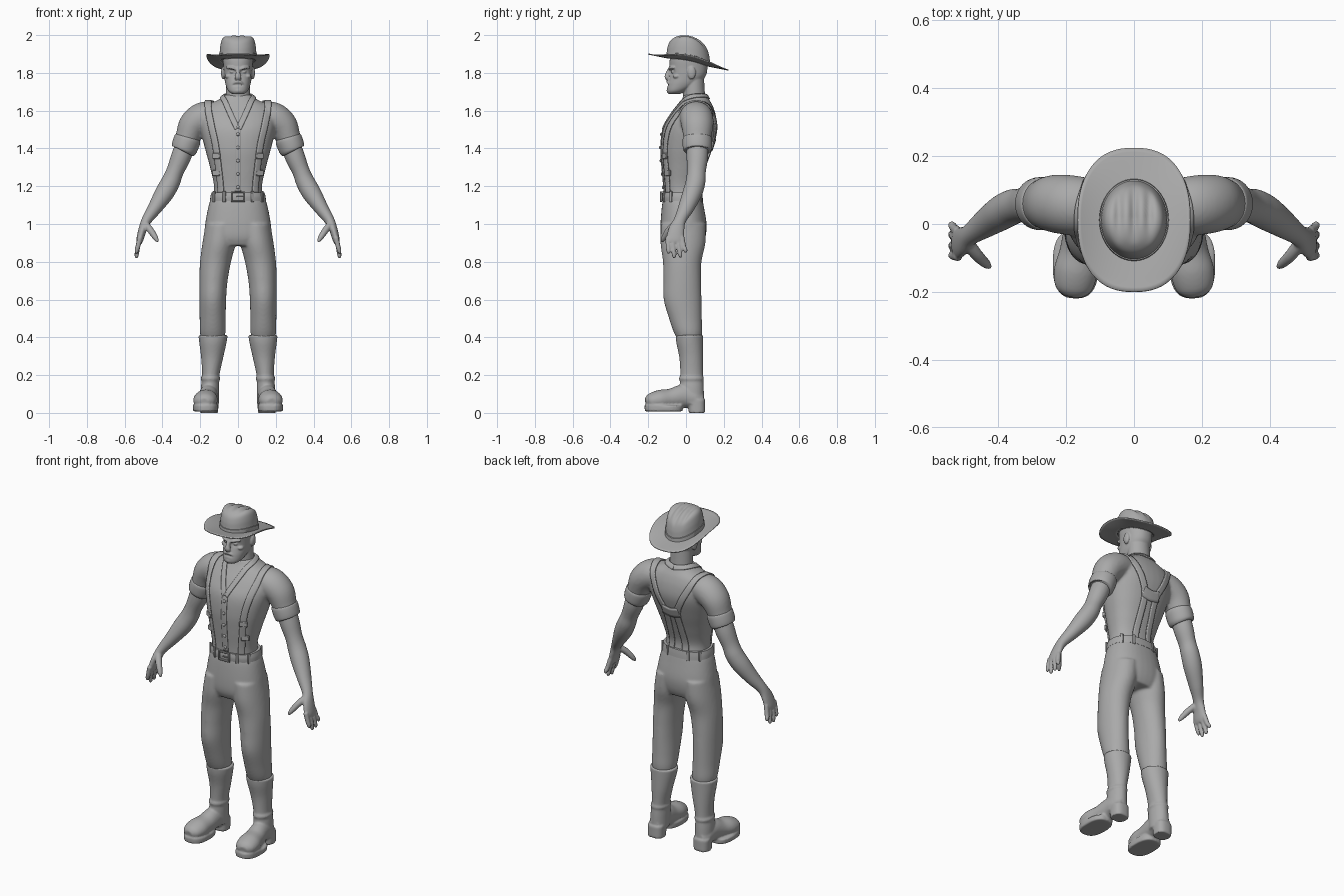
import bpy, bmesh, math
from mathutils import Vector, Matrix
from mathutils.bvhtree import BVHTree

if "Cube" in bpy.data.objects:
    bpy.data.objects.remove(bpy.data.objects["Cube"])

grey = bpy.data.materials.new("matte_grey")
grey.use_nodes = True
grey.diffuse_color = (0.4, 0.4, 0.4, 1)
grey.node_tree.nodes["Principled BSDF"].inputs["Base Color"].default_value = grey.diffuse_color
SIDES = (("left", 1), ("right", -1))


# Helpers
def spline(points, n=6):
    """Smooth path through tuples of any length."""
    last, out = len(points) - 1, []
    for i in range(last):
        a, b, c, d = (Vector(points[max(0, min(last, i + k))]) for k in (-1, 0, 1, 2))
        for j in range(n):
            t = j / n
            out.append((b * 2 + (c - a) * t + (a * 2 - b * 5 + c * 4 - d) * t ** 2
                        + (b * 3 - a - c * 3 + d) * t ** 3) * 0.5)
    return out + [Vector(points[last])]


def power(v, p):
    return math.copysign(abs(v) ** (2 / p), v)


def skin(bm, rings, closed=True, caps=True):
    """Join rows of points with quads."""
    rows = [[bm.verts.new(co) for co in ring] for ring in rings]
    count = len(rows[0])
    for r, q in zip(rows, rows[1:]):
        for i in range(count if closed else count - 1):
            k = (i + 1) % count
            bm.faces.new((r[i], r[k], q[k], q[i]))
    if caps:
        bm.faces.new(rows[0])
        bm.faces.new(rows[-1])


def tube(bm, sections, s=1, ref=(0, 1, 0), level=False, p=2, segs=36, n=6):
    """Loft of (x, y, z, half width, half depth) sections; s mirrors in x."""
    rows = spline(sections, n)
    centres = [Vector((r[0] * s, r[1], r[2])) for r in rows]
    rings = []
    for i, (c, r) in enumerate(zip(centres, rows)):
        t = centres[min(i + 1, len(rows) - 1)] - centres[max(i - 1, 0)]
        t = Vector((0, 0, 1)) if level else t.normalized()
        u = Vector(ref)
        u = (u - t * u.dot(t)).normalized()
        v = u.cross(t)
        angles = [math.tau * k / segs for k in range(segs)]
        rings.append([c + v * r[3] * power(math.cos(a), p) + u * r[4] * power(math.sin(a), p)
                      for a in angles])
    skin(bm, rings)


def ball(bm, centre, size):
    bmesh.ops.create_uvsphere(bm, u_segments=20, v_segments=12, radius=1,
                              matrix=Matrix.LocRotScale(Vector(centre), None, Vector(size)))


def box(bm, centre, size, turn=0):
    bmesh.ops.create_cube(bm, size=1, matrix=Matrix.Translation(centre)
                          @ Matrix.Rotation(turn, 4, "Z") @ Matrix.Diagonal((*size, 1)))


def finish(name, bm, voxel=0, thickness=0, bevel=0, rounds=3):
    bmesh.ops.recalc_face_normals(bm, faces=bm.faces)
    mesh = bpy.data.meshes.new(name)
    bm.to_mesh(mesh)
    bm.free()
    mesh.shade_smooth()
    mesh.set_sharp_from_angle(angle=math.radians(45))
    mesh.materials.append(grey)
    ob = bpy.data.objects.new(name, mesh)
    bpy.context.collection.objects.link(ob)
    if thickness:
        mod = ob.modifiers.new("thickness", "SOLIDIFY")
        mod.thickness, mod.offset = thickness, 0
    if bevel:
        ob.modifiers.new("bevel", "BEVEL").width = bevel
    if voxel:
        mod = ob.modifiers.new("blend", "REMESH")
        mod.mode, mod.voxel_size, mod.use_smooth_shade = "VOXEL", voxel, True
        mod = ob.modifiers.new("soften", "SMOOTH")
        mod.factor, mod.iterations = 0.5, rounds
    return ob


# Shirt: torso and both sleeves blended together
bm = bmesh.new()
tube(bm, [(0, -.015, 1.12, .133, .1), (0, -.025, 1.2, .127, .093), (0, -.015, 1.3, .148, .112),
          (0, 0, 1.4, .175, .133), (0, .02, 1.5, .198, .142), (0, .037, 1.57, .2, .122),
          (0, .048, 1.625, .165, .094), (0, .05, 1.66, .1, .072), (0, .048, 1.685, .072, .06)],
     level=True, p=2.3)
for _, s in SIDES:
    tube(bm, [(.11, .05, 1.575, .07, .08), (.18, .055, 1.565, .082, .088),
              (.235, .06, 1.525, .078, .085), (.265, .06, 1.46, .066, .074),
              (.282, .06, 1.405, .06, .066)], s)
shirt = finish("shirt", bm, voxel=.008, rounds=6)

# Trousers
bm = bmesh.new()
tube(bm, [(0, -.017, 1.15, .136, .1), (0, -.017, 1.1, .155, .11), (0, -.013, 1, .174, .122),
          (0, -.015, .93, .176, .118), (0, -.015, .885, .15, .1)], level=True, p=2.3)
for _, s in SIDES:
    tube(bm, [(.088, -.014, 1, .084, .118), (.1, -.016, .9, .088, .119), (.119, -.02, .8, .082, .102),
              (.13, -.02, .7, .075, .1), (.134, -.018, .6, .071, .1), (.134, -.003, .5, .069, .087),
              (.134, .01, .43, .068, .076), (.133, .018, .385, .06, .062)], s, level=True)
finish("trousers", bm, voxel=.008, rounds=5)

# Arms, hands, cuffs and boots, one of each per side
for side, s in SIDES:
    bm = bmesh.new()
    tube(bm, [(.265, .06, 1.46, .05, .055), (.3, .06, 1.36, .053, .057), (.333, .055, 1.28, .046, .05),
              (.358, .05, 1.22, .05, .052), (.392, .032, 1.16, .05, .051), (.44, 0, 1.085, .038, .042),
              (.484, -.032, 1.02, .027, .032), (.505, -.05, .97, .022, .042),
              (.519, -.058, .92, .019, .047), (.524, -.06, .9, .015, .043)], s)
    fingers = [(-.096, -.092, .845), (-.072, -.063, .822), (-.046, -.03, .825), (-.022, -.002, .85)]
    for y0, y1, tip in fingers:
        tube(bm, [(.518, y0, .93, .014, .014), (.53, (y0 + y1) / 2, .88, .013, .013),
                  (.537, y1, tip + .01, .011, .011), (.537, y1, tip - .004, .004, .004)], s, segs=14)
    tube(bm, [(.49, -.055, 1, .018, .02), (.462, -.092, .965, .018, .018),
              (.436, -.117, .926, .014, .014), (.424, -.128, .905, .006, .006)], s, segs=14)
    finish(side + "_arm", bm, voxel=.005)

    bm = bmesh.new()
    tube(bm, [(.263, .06, 1.462, .06, .068), (.266, .06, 1.452, .07, .077), (.278, .06, 1.42, .071, .078),
              (.287, .06, 1.392, .067, .074), (.29, .06, 1.385, .056, .063)], s, n=4)
    finish(side + "_sleeve_cuff", bm)

    bm = bmesh.new()
    tube(bm, [(.132, .018, .412, .078, .073), (.133, .02, .37, .072, .071), (.137, .028, .29, .058, .063),
              (.144, .03, .2, .046, .06), (.148, .03, .13, .049, .064), (.15, .034, .05, .05, .062)],
         s, level=True)
    tube(bm, [(.145, .029, .195, .046, .061), (.146, .029, .182, .052, .066), (.146, .029, .168, .047, .062)],
         s, level=True)
    tube(bm, [(.15, .09, .07, .03, .03), (.152, .05, .075, .048, .05), (.156, -.01, .088, .05, .062),
              (.164, -.08, .075, .055, .053), (.172, -.14, .068, .064, .053),
              (.178, -.19, .062, .054, .04), (.181, -.213, .058, .028, .02)], s, ref=(0, 0, 1))
    tube(bm, [(.172, -.118, .008, .066, .1), (.172, -.118, .04, .068, .102)], s, level=True, p=2.6, n=2)
    tube(bm, [(.152, .058, 0, .047, .044), (.152, .056, .07, .049, .046)], s, level=True, p=2.6, n=2)
    finish(side + "_boot", bm, voxel=.006)

# Head: skull with sunken eyes and mouth line, then features
bm = bmesh.new()
tube(bm, [(0, -.062, 1.688, .03, .03), (0, -.048, 1.705, .052, .052), (0, -.015, 1.74, .066, .082),
          (0, .008, 1.78, .073, .094), (0, .013, 1.82, .076, .1), (0, .013, 1.87, .079, .099),
          (0, .013, 1.9, .07, .09)], level=True, p=2.2, segs=64, n=10)
for v in bm.verts:
    x, y, z = v.co
    if y < 0:
        v.co.y += .014 * math.exp(-((abs(x) - .031) ** 2 + (z - 1.806) ** 2) / .0003)
        v.co.y += .005 * math.exp(-(z - 1.735) ** 2 / .00002 - (x / .028) ** 4)
tube(bm, [(0, .05, 1.62, .068, .06), (0, .043, 1.68, .065, .058), (0, .04, 1.78, .062, .055)], level=True)
tube(bm, [(0, -.082, 1.826, .01, .01), (0, -.094, 1.797, .012, .014), (0, -.1, 1.777, .018, .013),
          (0, -.09, 1.765, .014, .01)], segs=16)
for _, s in SIDES:
    tube(bm, [(.008, -.085, 1.818, .006, .007), (.032, -.083, 1.827, .008, .009),
              (.06, -.062, 1.828, .005, .006)], s, segs=14)
    tube(bm, [(0, -.099, 1.752, .006, .005), (.018, -.094, 1.749, .006, .006),
              (.034, -.08, 1.728, .004, .004)], s, segs=12)
    ball(bm, (.031 * s, -.069, 1.806), (.013, .009, .009))
    ball(bm, (.05 * s, -.05, 1.782), (.02, .02, .013))
    ball(bm, (.078 * s, .03, 1.8), (.012, .022, .034))
ball(bm, (0, -.083, 1.706), (.026, .02, .017))
ball(bm, (0, -.091, 1.728), (.02, .008, .006))
finish("head", bm, voxel=.004, rounds=2)


# Hat
def brim_z(x, y):
    curl = max(0, 1 - (y - .03) ** 2 / .04)
    return 1.86 - .2 * y + .035 * (x / .165) ** 2 * curl


def hat_point(scale, rise, a):
    x, y = .1 * scale * math.cos(a), .012 + .118 * scale * math.sin(a)
    top = 2 - 3.5 * (y + .01) ** 2
    mask = max(0, min(1, (y + .06) / .08)) * rise ** 4
    dent = sum(math.exp(-((x - d) / .013) ** 2) for d in (-.045, 0, .045))
    return Vector((x, y, brim_z(x, y) * (1 - rise) + top * rise - .013 * mask * dent))


TURN = [math.tau * k / 72 for k in range(72)]
bm = bmesh.new()
crown = spline([(1, 0), (.97, .3), (.93, .6), (.83, .86), (.62, .97), (.3, 1), (.02, 1)], 5)
skin(bm, [[hat_point(w, h, a) for a in TURN] for w, h in crown])
finish("hat_crown", bm)
bm = bmesh.new()
skin(bm, [[hat_point(w, h, a) for a in TURN] for w, h in ((1, 0), (1.025, .02), (1.01, .22), (.97, .23))],
     caps=False)
finish("hat_band", bm)
bm = bmesh.new()
rings = []
for k in range(9):
    f, ring = k / 8, []
    for a in TURN:
        x = (.09 + .076 * f) * power(math.cos(a), 2 + .4 * f)
        y = .012 + (.108 + .104 * f) * power(math.sin(a), 2 + .4 * f)
        ring.append((x, y, brim_z(x, y)))
    rings.append(ring)
skin(bm, rings, caps=False)
finish("hat_brim", bm, thickness=.006)

# Belt with loops and buckle
bm = bmesh.new()
tube(bm, [(0, -.018, 1.122, .148, .108), (0, -.02, 1.145, .146, .108), (0, -.02, 1.168, .14, .105)],
     level=True, p=2.3, segs=64)
finish("belt", bm)
bm = bmesh.new()
for a in (.6, 1.15, 2, 2.55, 3.7, 4.25, 5.2, 5.75):
    box(bm, (.147 * power(math.cos(a), 2.3), -.02 + .108 * power(math.sin(a), 2.3), 1.145),
        (.009, .016, .058), a)
finish("belt_loops", bm, bevel=.002)
bm = bmesh.new()
for d in (-1, 1):
    box(bm, (0, -.132, 1.145 + d * .024), (.076, .012, .008))
    box(bm, (d * .034, -.132, 1.145), (.008, .012, .056))
box(bm, (.012, -.134, 1.145), (.04, .008, .006))
finish("belt_buckle", bm, bevel=.002)

# Strips laid on the shirt surface
bpy.context.view_layer.update()
surface = BVHTree.FromObject(shirt, bpy.context.evaluated_depsgraph_get())


def strip(name, points, width, s=1, lift=.004, thickness=.008):
    path = [surface.find_nearest(Vector((p[0] * s, p[1], p[2]))) for p in spline(points, 8)]
    rows = []
    for i, (co, normal, _, _) in enumerate(path):
        along = path[min(i + 1, len(path) - 1)][0] - path[max(i - 1, 0)][0]
        across = along.cross(normal).normalized() * width / 2
        hits = [surface.find_nearest(co + across * k) for k in (-1, -.5, 0, .5, 1)]
        rows.append([h[0] + h[1] * lift for h in hits])
    bm = bmesh.new()
    skin(bm, rows, closed=False, caps=False)
    finish(name, bm, thickness=thickness)


def on_chest(x, z):
    return surface.ray_cast(Vector((x, -1, z)), Vector((0, 1, 0)))[0]


for side, s in SIDES:
    strip(side + "_suspender", [(.1, -.11, 1.165), (.113, -.12, 1.3), (.125, -.12, 1.42),
          (.143, -.08, 1.53), (.158, 0, 1.62), (.15, .07, 1.64), (.115, .14, 1.58), (.07, .17, 1.48),
          (.04, .15, 1.4), (.042, .11, 1.28), (.05, .08, 1.165)], .036, s)
    strip(side + "_collar", [(0, .12, 1.675), (.055, .09, 1.675), (.076, .04, 1.67), (.062, -.03, 1.63),
          (.035, -.085, 1.57), (.004, -.125, 1.505)], .028, s, lift=.003, thickness=.007)
    bm = bmesh.new()
    for z in (1.27, 1.36):
        box(bm, on_chest(.114 * s, z) + Vector((0, -.008, 0)), (.046, .012, .03), .5 * s)
    finish(side + "_suspender_clip", bm, bevel=.003)
strip("suspender_back_patch", [(-.055, .16, 1.42), (0, .16, 1.41), (.055, .16, 1.42)], .06, lift=.007)
strip("shirt_placket", [(0, -.13, 1.51), (0, -.14, 1.35), (0, -.12, 1.17)], .034, lift=.001, thickness=.005)
bm = bmesh.new()
for z in (1.475, 1.405, 1.335, 1.265, 1.195):
    ball(bm, on_chest(0, z) + Vector((0, -.004, 0)), (.009, .006, .009))
finish("shirt_buttons", bm)
